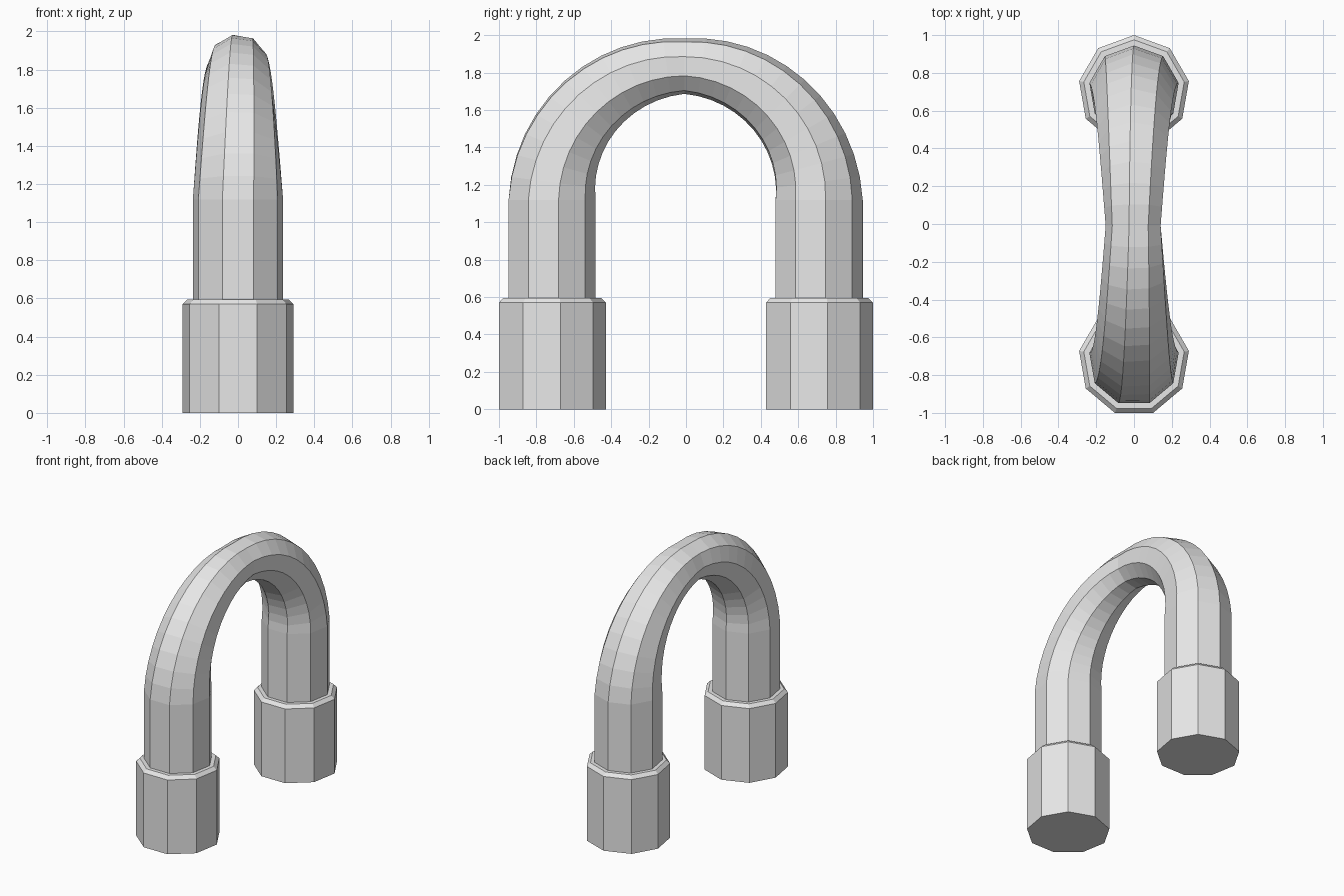
import bpy, bmesh, math
from mathutils import Vector

if "Cube" in bpy.data.objects:
    bpy.data.objects.remove(bpy.data.objects["Cube"])

SIDES = 9
FRONT_Y, BACK_Y = -0.723, 0.705      # leg centres
MID_Y = (FRONT_Y + BACK_Y) / 2
ARCH_R = (BACK_Y - FRONT_Y) / 2
SPRING_Z = 1.12                      # height where the arch begins
STEPS = 24

grey = bpy.data.materials.new("plain grey")
grey.diffuse_color = (0.8, 0.8, 0.8, 1)
grey.use_nodes = True
grey.node_tree.nodes["Principled BSDF"].inputs["Base Color"].default_value = grey.diffuse_color


def ring(centre, outward, radius, turn):
    """Nine points around centre, in the plane of outward and x."""
    points = []
    for k in range(SIDES):
        a = turn + math.tau * k / SIDES
        points.append(centre + radius * (math.cos(a) * outward
                                         + math.sin(a) * Vector((1, 0, 0))))
    return points


def loft(name, rings):
    """Skin a list of rings and close both ends."""
    bm = bmesh.new()
    loops = [[bm.verts.new(p) for p in r] for r in rings]
    for lo, hi in zip(loops, loops[1:]):
        for k in range(SIDES):
            j = (k + 1) % SIDES
            bm.faces.new((lo[k], lo[j], hi[j], hi[k]))
    bm.faces.new(loops[0])
    bm.faces.new(loops[-1])
    bmesh.ops.recalc_face_normals(bm, faces=bm.faces)
    mesh = bpy.data.meshes.new(name)
    bm.to_mesh(mesh)
    bm.free()
    mesh.materials.append(grey)
    obj = bpy.data.objects.new(name, mesh)
    bpy.context.collection.objects.link(obj)
    return obj


# Arched tube: straight legs, thinner at the crown, turned half a side overall
twist = math.pi / SIDES
tube = [ring(Vector((0, FRONT_Y, 0.56)), Vector((0, -1, 0)), 0.24, twist)]
for i in range(STEPS + 1):
    t = i / STEPS
    a = math.pi * t
    outward = Vector((0, -math.cos(a), math.sin(a)))
    centre = Vector((0, MID_Y, SPRING_Z)) + ARCH_R * outward
    radius = 0.15 + 0.09 * abs(2 * t - 1)
    tube.append(ring(centre, outward, radius, twist * (1 + t)))
tube.append(ring(Vector((0, BACK_Y, 0.56)), Vector((0, 1, 0)), 0.24, 2 * twist))
# The rings past the crown keep the same point order, so the skin runs straight
loft("arched_tube", tube)

# Sleeves: nine-sided end caps with a chamfered top rim
for name, y in (("front_sleeve", FRONT_Y), ("back_sleeve", BACK_Y)):
    profile = ((0.295, 0), (0.295, 0.57), (0.27, 0.595))
    loft(name, [ring(Vector((0, y, z)), Vector((0, 1, 0)), r, 0)
                for r, z in profile])
